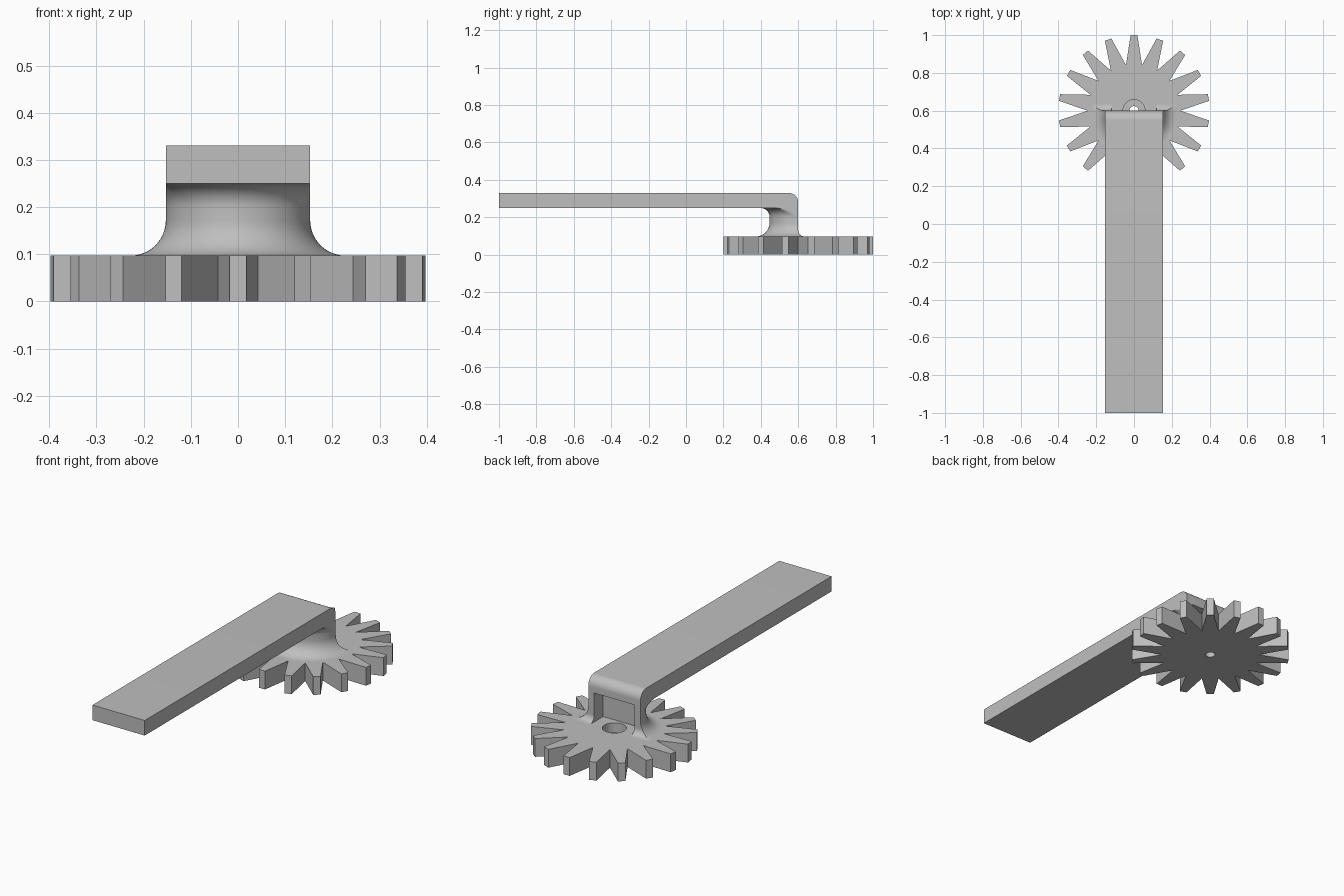
import bpy, bmesh, math
from mathutils import Vector

if "Cube" in bpy.data.objects:
    bpy.data.objects.remove(bpy.data.objects["Cube"])

AXIS = 0.6            # y of the gear axis and of the arm's back face
GEAR_TOP, ARM_BOTTOM, ARM_TOP = 0.097, 0.25, 0.33
HALF = 0.153          # half width of the arm, also the neck radius

grey = bpy.data.materials.new("plain grey")
grey.use_nodes = True
grey.diffuse_color = (0.52, 0.52, 0.52, 1)
grey.node_tree.nodes["Principled BSDF"].inputs["Base Color"].default_value = grey.diffuse_color


def finish(name, bm, smooth=None):
    bmesh.ops.recalc_face_normals(bm, faces=bm.faces)
    mesh = bpy.data.meshes.new(name)
    bm.to_mesh(mesh)
    bm.free()
    mesh.materials.append(grey)
    ob = bpy.data.objects.new(name, mesh)
    bpy.context.collection.objects.link(ob)
    bpy.ops.object.select_all(action='DESELECT')
    ob.select_set(True)
    bpy.context.view_layer.objects.active = ob
    if smooth:
        bpy.ops.object.shade_smooth_by_angle(angle=math.radians(smooth))
    return ob


def prism(name, points, shift, smooth=None):
    """Extrude a closed outline along a vector."""
    bm = bmesh.new()
    face = bm.faces.new([bm.verts.new(p) for p in points])
    new = bmesh.ops.extrude_face_region(bm, geom=[face])["geom"]
    bmesh.ops.translate(bm, vec=shift, verts=[v for v in new if isinstance(v, bmesh.types.BMVert)])
    return finish(name, bm, smooth)


# Gear with tapered teeth and V-shaped gaps
TEETH = 18
outline = []
for i in range(TEETH):
    a = math.pi / 2 + i * math.tau / TEETH
    out, side = Vector((math.cos(a), math.sin(a), 0)), Vector((-math.sin(a), math.cos(a), 0))
    b = a + math.pi / TEETH
    centre = Vector((0, AXIS, 0))
    outline += [centre + out * 0.4 - side * 0.018, centre + out * 0.4 + side * 0.018,
                centre + Vector((math.cos(b), math.sin(b), 0)) * 0.245]
gear = prism("gear", outline, (0, 0, GEAR_TOP))

# Stepped screw hole through the gear
for radius, bottom in ((0.058, 0.045), (0.024, -0.1)):
    bpy.ops.mesh.primitive_cylinder_add(vertices=48, radius=radius, depth=0.3,
                                        location=(0, AXIS, bottom + 0.15))
    cutter = bpy.context.object
    cutter.name = "hole_cutter"
    cutter.hide_render = True
    bpy.context.view_layer.objects.active = gear
    mod = gear.modifiers.new("hole", 'BOOLEAN')
    mod.operation, mod.object, mod.solver = 'DIFFERENCE', cutter, 'EXACT'
    bpy.ops.object.modifier_apply(modifier=mod.name)
    bpy.data.objects.remove(cutter)

# Arm with a rounded upper back edge
R = 0.05
profile = [(0, -1, ARM_BOTTOM), (0, -1, ARM_TOP)]
for i in range(13):
    a = math.pi / 2 * (1 - i / 12)
    profile.append((0, AXIS - R + R * math.cos(a), ARM_TOP - R + R * math.sin(a)))
profile.append((0, AXIS, ARM_BOTTOM))
arm = prism("arm", [(x - HALF, y, z) for x, y, z in profile], (2 * HALF, 0, 0), 30)


# Round neck, filleted into gear and arm, with an open pocket in its back
def fillet(height, radius):
    """Outward flare at a height above the surface the fillet meets."""
    if height >= radius:
        return 0.0
    return radius - math.sqrt(radius ** 2 - (radius - height) ** 2)


def fillet_heights(radius, steps=12):
    return [radius * (1 - math.cos(math.pi / 2 * i / steps)) for i in range(steps + 1)]


LOW, HIGH, BACK = 0.075, 0.05, 0.035
levels = {round(GEAR_TOP + h, 5) for r in (LOW, BACK) for h in fillet_heights(r)}
levels |= {round(ARM_BOTTOM - h, 5) for h in fillet_heights(HIGH)}
POCKET, POCKET_Y, STEPS = 0.118, AXIS - 0.075, 48

bm = bmesh.new()
rings = []
for z in sorted(levels):
    low = HALF + fillet(z - GEAR_TOP, LOW)
    r = low + fillet(ARM_BOTTOM - z, HIGH)
    back = AXIS + fillet(z - GEAR_TOP, BACK)
    loop = [(low, back)]
    for i in range(STEPS + 1):
        a = -math.pi * i / STEPS
        x = max(-low, min(low, r * math.cos(a)))
        loop.append((x, AXIS + r * math.sin(a)))
    loop += [(-low, back), (-POCKET, back), (-POCKET, POCKET_Y), (POCKET, POCKET_Y), (POCKET, back)]
    rings.append([bm.verts.new((x, y, z)) for x, y in loop])
for lower, upper in zip(rings, rings[1:]):
    for i in range(len(lower)):
        j = (i + 1) % len(lower)
        bm.faces.new((lower[i], lower[j], upper[j], upper[i]))
bmesh.ops.dissolve_degenerate(bm, dist=1e-5, edges=bm.edges)
finish("neck", bm, 35)
